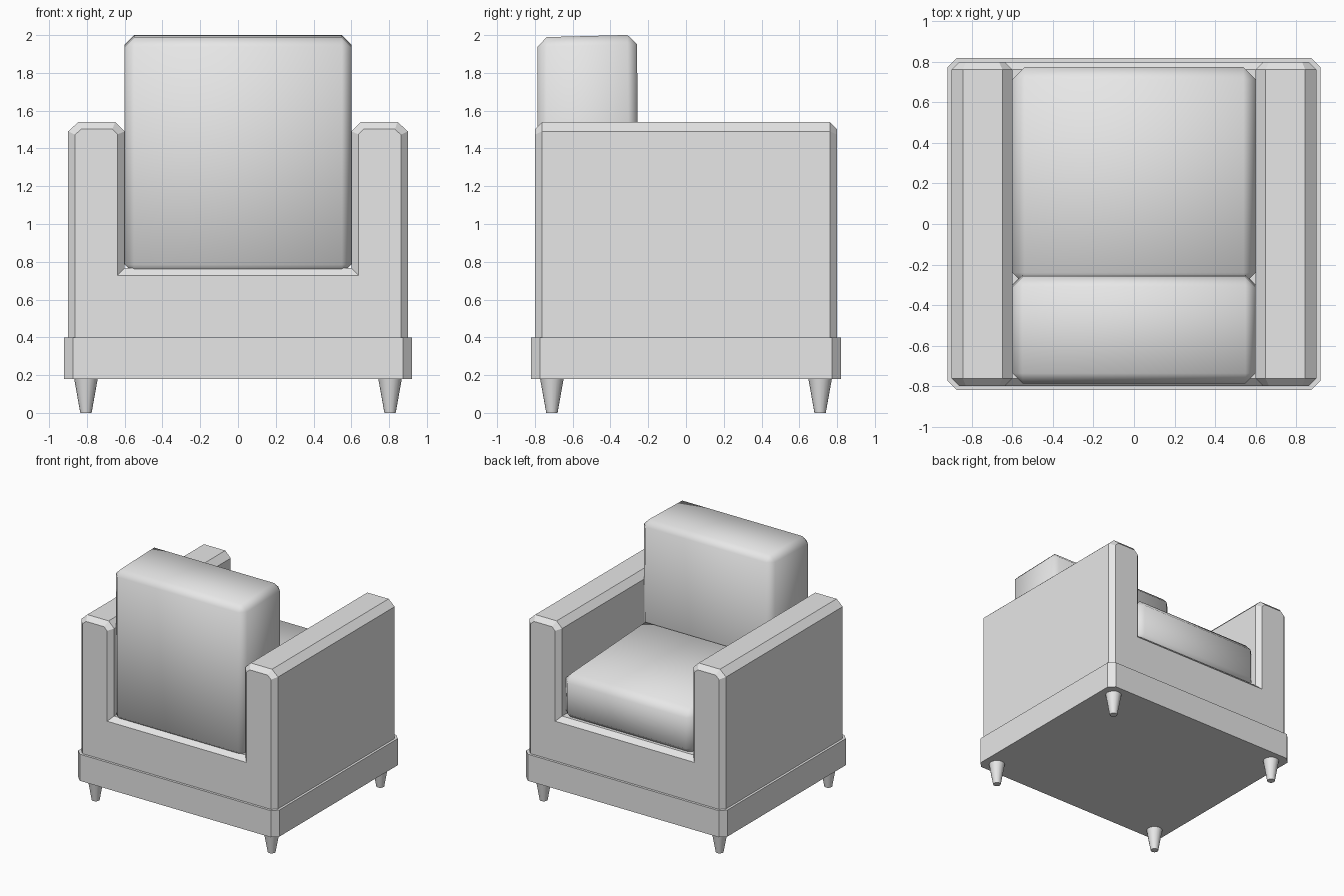
import bpy
import bmesh
from math import radians

old = bpy.data.objects.get("Cube")
if old:
    bpy.data.objects.remove(old, do_unlink=True)

GREY = (0.8, 0.8, 0.8, 1.0)
fabric = bpy.data.materials.new("plain grey")
fabric.use_nodes = True
fabric.diffuse_color = GREY
fabric.node_tree.nodes["Principled BSDF"].inputs["Base Color"].default_value = GREY


def add_object(name, bm, smooth=False):
    bmesh.ops.recalc_face_normals(bm, faces=bm.faces[:])
    for face in bm.faces:
        face.smooth = smooth
    mesh = bpy.data.meshes.new(name)
    bm.to_mesh(mesh)
    bm.free()
    mesh.materials.append(fabric)
    obj = bpy.data.objects.new(name, mesh)
    bpy.context.collection.objects.link(obj)
    return obj


def box(low, high):
    bm = bmesh.new()
    bmesh.ops.create_cube(bm, size=1)
    for v in bm.verts:
        v.co = [h if c > 0 else l for c, l, h in zip(v.co, low, high)]
    return bm


def chamfer(bm, edges, width):
    bmesh.ops.bevel(bm, geom=list(edges), offset=width, offset_type='OFFSET',
                    segments=1, profile=0.5, affect='EDGES')


# Plinth with cut vertical corners
bm = box((-0.92, -0.82, 0.18), (0.92, 0.82, 0.4))
upright = [e for e in bm.edges if abs(e.verts[0].co.z - e.verts[1].co.z) > 0.1]
chamfer(bm, upright, 0.046)
add_object("plinth", bm)

# U-shaped body: half profile mirrored, extruded front to back, ends chamfered
half = [(0.9, 0.3), (0.9, 1.49), (0.845, 1.54), (0.65, 1.54), (0.6, 1.49), (0.6, 0.766)]
outline = half + [(-x, z) for x, z in reversed(half)]
bm = bmesh.new()
end = bm.faces.new([bm.verts.new((x, -0.8, z)) for x, z in outline])
extruded = bmesh.ops.extrude_face_region(bm, geom=[end], use_keep_orig=True)["geom"]
for v in extruded:
    if isinstance(v, bmesh.types.BMVert):
        v.co.y = 0.8
bmesh.ops.recalc_face_normals(bm, faces=bm.faces[:])
end_edges = [e for e in bm.edges if abs(e.verts[0].co.y - e.verts[1].co.y) < 0.01]
chamfer(bm, end_edges, 0.038)
add_object("body_and_arms", bm)

# Seat cushion, a little higher toward the backrest
bm = box((-0.6, -0.3, 0.745), (0.6, 0.775, 1.12))
for v in bm.verts:
    if v.co.z > 1 and v.co.y < 0:
        v.co.z += 0.06
chamfer(bm, bm.edges, 0.06)
add_object("seat_cushion", bm, smooth=True)

# Back cushion, its front leaning back slightly at the top
bm = box((-0.6, -0.787, 0.735), (0.6, -0.248, 1.988))
for v in bm.verts:
    if v.co.z > 1 and v.co.y > -0.5:
        v.co.y -= 0.012
        v.co.z += 0.014
chamfer(bm, bm.edges, 0.05)
add_object("back_cushion", bm, smooth=True)

# Four tapered legs
for side, x in (("left", 0.805), ("right", -0.805)):
    for place, y in (("front", -0.71), ("rear", 0.71)):
        bm = bmesh.new()
        bmesh.ops.create_cone(bm, cap_ends=True, segments=16, radius1=0.03,
                              radius2=0.064, depth=0.19)
        bmesh.ops.translate(bm, verts=bm.verts[:], vec=(x, y, 0.095))
        leg = add_object(f"{place}_{side}_leg", bm, smooth=True)
        bpy.ops.object.select_all(action='DESELECT')
        leg.select_set(True)
        bpy.context.view_layer.objects.active = leg
        bpy.ops.object.shade_smooth_by_angle(angle=radians(40))
